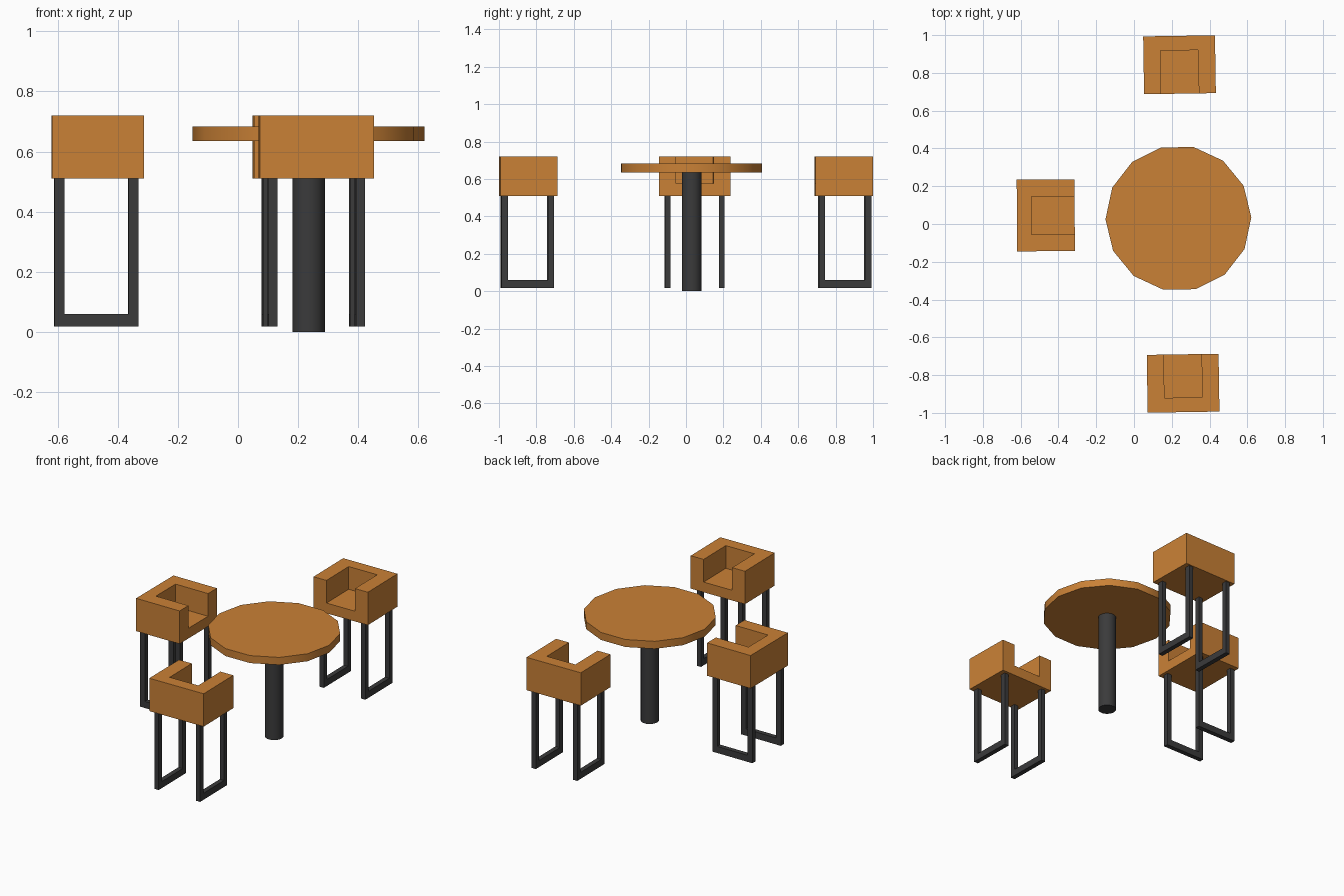
import bpy
import bmesh
from math import radians
from mathutils import Matrix

if "Cube" in bpy.data.objects:
    bpy.data.objects.remove(bpy.data.objects["Cube"], do_unlink=True)


def material(name, rgb):
    mat = bpy.data.materials.new(name)
    mat.use_nodes = True
    mat.diffuse_color = (*rgb, 1)
    mat.node_tree.nodes["Principled BSDF"].inputs["Base Color"].default_value = (*rgb, 1)
    return mat


WOOD = material("orange wood", (0.59, 0.22, 0.037))
METAL = material("dark metal", (0.043, 0.043, 0.044))


def add_object(name, mesh, mat=None):
    obj = bpy.data.objects.new(name, mesh)
    bpy.context.collection.objects.link(obj)
    if mat and not mesh.materials:
        mesh.materials.append(mat)
    return obj


def activate(obj):
    bpy.ops.object.select_all(action='DESELECT')
    obj.select_set(True)
    bpy.context.view_layer.objects.active = obj


def box_mesh(name, low, high):
    bm = bmesh.new()
    bmesh.ops.create_cube(bm, size=1)
    for v in bm.verts:
        v.co = [lo if c < 0 else hi for c, lo, hi in zip(v.co, low, high)]
    mesh = bpy.data.meshes.new(name)
    bm.to_mesh(mesh)
    bm.free()
    return mesh


def cylinder(name, radius, bottom, top, sides, mat, turn=0):
    bm = bmesh.new()
    place = Matrix.Translation((0.235, 0.03, (bottom + top) / 2)) @ Matrix.Rotation(turn, 4, 'Z')
    bmesh.ops.create_cone(bm, cap_ends=True, segments=sides, radius1=radius,
                          radius2=radius, depth=top - bottom, matrix=place)
    # Start with a corner on the x axis
    mesh = bpy.data.meshes.new(name)
    bm.to_mesh(mesh)
    bm.free()
    obj = add_object(name, mesh, mat)
    activate(obj)
    bpy.ops.object.shade_smooth_by_angle(angle=radians(35))


# Round table
TABLE_SIDES = 14
quarter = radians(90)
cylinder("table_top", 0.386, 0.635, 0.683, TABLE_SIDES, WOOD, quarter + radians(0.8))
cylinder("table_pedestal", 0.054, 0, 0.637, TABLE_SIDES, METAL, quarter)

# Chair body: a block with a recess open at the front and top
W, D = 0.19, 0.153
body = add_object("chair_body", box_mesh("chair_body", (-W, -D, 0.51), (W, D, 0.72)), WOOD)
cutter = add_object("seat_cutter", box_mesh("seat_cutter", (-0.1, 0.077 - D, 0.575), (0.1, 1, 1)), WOOD)
cutter.hide_render = True
cut = body.modifiers.new("recess", 'BOOLEAN')
cut.object = cutter
cut.operation = 'DIFFERENCE'
cut.solver = 'EXACT'
activate(body)
bpy.ops.object.modifier_apply(modifier=cut.name)
body_mesh = body.data
bpy.data.objects.remove(body, do_unlink=True)
bpy.data.objects.remove(cutter, do_unlink=True)


# Leg frame: a U-shaped outline extruded sideways
def leg_frame_mesh():
    back, front, bar = -0.145, 0.135, 0.033
    low, rail, top, thick = 0.018, 0.06, 0.515, 0.03
    outline = [(back, low), (front, low), (front, top), (front - bar, top),
               (front - bar, rail), (back + bar, rail), (back + bar, top), (back, top)]
    bm = bmesh.new()
    face = bm.faces.new([bm.verts.new((-thick / 2, y, z)) for y, z in outline])
    extruded = bmesh.ops.extrude_face_region(bm, geom=[face])["geom"]
    verts = [g for g in extruded if isinstance(g, bmesh.types.BMVert)]
    bmesh.ops.translate(bm, verts=verts, vec=(thick, 0, 0))
    bmesh.ops.recalc_face_normals(bm, faces=bm.faces)
    mesh = bpy.data.meshes.new("leg_frame")
    bm.to_mesh(mesh)
    bm.free()
    return mesh


frame_mesh = leg_frame_mesh()

# Three chairs facing the table
for side, x, y, angle in (("front", 0.26, -0.843, 0.9),
                          ("left", -0.467, 0.046, -89.7),
                          ("back", 0.241, 0.843, 180.9)):
    place = Matrix.Translation((x, y, 0)) @ Matrix.Rotation(radians(angle), 4, 'Z')
    name = {"left": "side"}.get(side, side)
    add_object(name + "_chair_seat", body_mesh, WOOD).matrix_world = place
    for label, offset in (("left", 0.145), ("right", -0.145)):
        leg = add_object(f"{name}_chair_{label}_leg_frame", frame_mesh, METAL)
        leg.matrix_world = place @ Matrix.Translation((offset, 0, 0))
